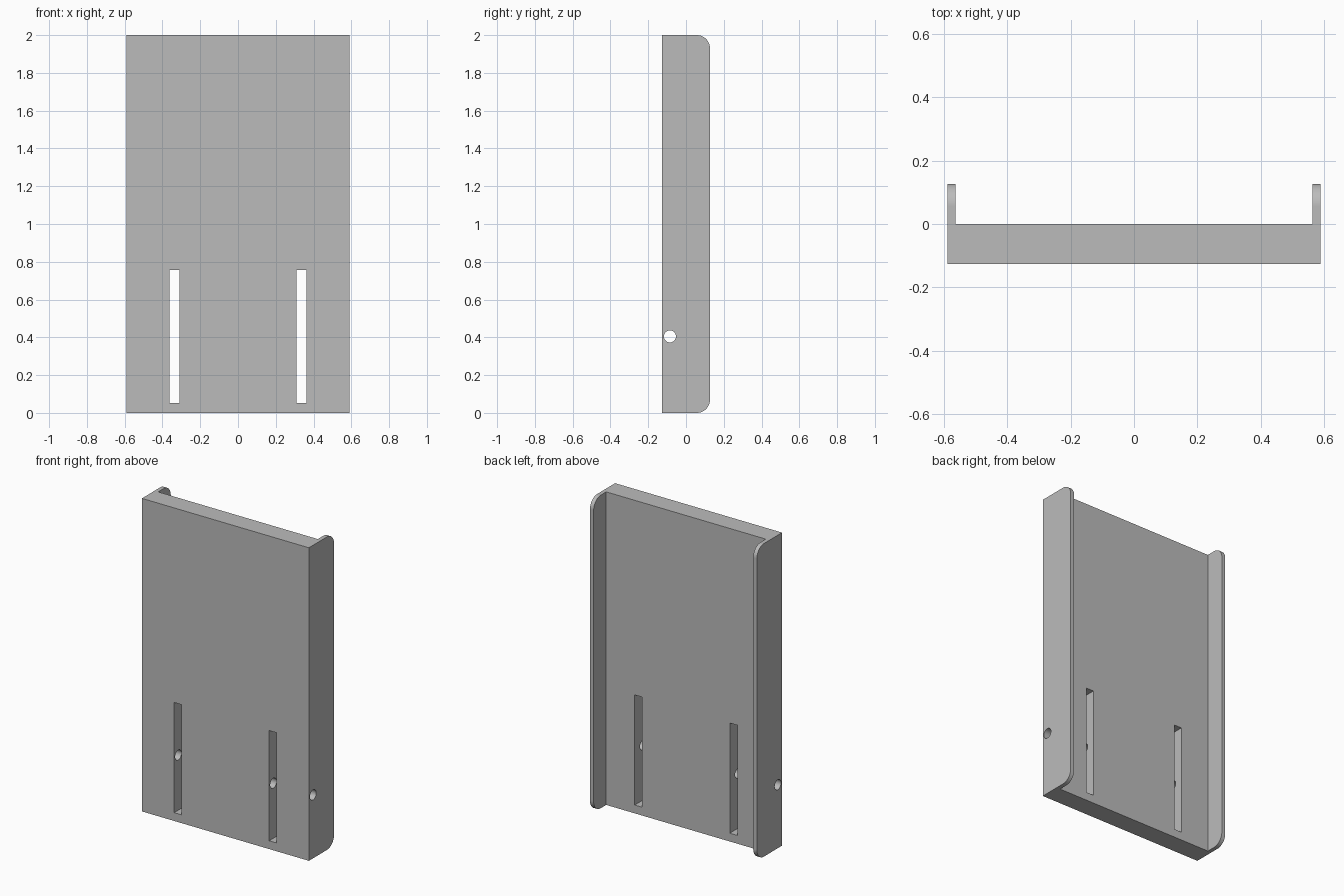
import bpy, bmesh
from math import radians
from mathutils import Matrix, Vector

HALF_W, HALF_D, HEIGHT = 0.59, 0.127, 2.0
WALL, CORNER = 0.026, 0.07

old = bpy.data.objects.get("Cube")
if old:
    bpy.data.objects.remove(old, do_unlink=True)

grey = bpy.data.materials.new("plain_grey")
grey.use_nodes = True
grey.diffuse_color = (0.5, 0.5, 0.5, 1)
grey.node_tree.nodes["Principled BSDF"].inputs["Base Color"].default_value = grey.diffuse_color


def make_object(name, bm):
    bmesh.ops.recalc_face_normals(bm, faces=bm.faces)
    mesh = bpy.data.meshes.new(name)
    bm.to_mesh(mesh)
    bm.free()
    mesh.materials.append(grey)
    obj = bpy.data.objects.new(name, mesh)
    bpy.context.collection.objects.link(obj)
    return obj


def cut(target, cutter):
    mod = target.modifiers.new("cut", 'BOOLEAN')
    mod.operation, mod.solver, mod.object = 'DIFFERENCE', 'EXACT', cutter
    bpy.context.view_layer.objects.active = target
    bpy.ops.object.modifier_apply(modifier=mod.name)
    bpy.data.objects.remove(cutter, do_unlink=True)


# Thick panel with two side flanges, extruded upward from a U profile
inner = HALF_W - WALL
half = [(HALF_W, -HALF_D), (HALF_W, HALF_D), (inner, HALF_D), (inner, 0)]
profile = half + [(-x, y) for x, y in reversed(half)]
bm = bmesh.new()
base = bm.faces.new([bm.verts.new((x, y, 0)) for x, y in profile])
top = bmesh.ops.extrude_face_region(bm, geom=[base])["geom"]
bmesh.ops.translate(bm, vec=(0, 0, HEIGHT),
                    verts=[g for g in top if isinstance(g, bmesh.types.BMVert)])

# Rounded flange corners
tips = [e for e in bm.edges
        if all(v.co.y > HALF_D - 0.001 for v in e.verts)
        and e.calc_length() < 2 * WALL]
bmesh.ops.bevel(bm, geom=tips, offset=CORNER, segments=10, profile=0.5,
                affect='EDGES')
panel = make_object("flanged_panel", bm)

# Two tall slots through the panel
for side in (-1, 1):
    bm = bmesh.new()
    bmesh.ops.create_cube(bm, size=1)
    bmesh.ops.scale(bm, vec=(0.053, 0.6, 0.704), verts=bm.verts)
    bmesh.ops.translate(bm, vec=(side * 0.336, 0, 0.405), verts=bm.verts)
    cut(panel, make_object("slot_cutter", bm))

# Cross bore running from side to side
bm = bmesh.new()
bmesh.ops.create_cone(bm, cap_ends=True, segments=32, radius1=0.032,
                      radius2=0.032, depth=2,
                      matrix=Matrix.Translation(Vector((0, -0.085, 0.405)))
                      @ Matrix.Rotation(radians(90), 4, 'Y'))
cut(panel, make_object("bore_cutter", bm))

# Smooth the curved surfaces while keeping flat faces crisp
bpy.ops.object.select_all(action='DESELECT')
panel.select_set(True)
bpy.context.view_layer.objects.active = panel
bpy.ops.object.shade_smooth_by_angle(angle=radians(30))
weighted = panel.modifiers.new("flat_faces", 'WEIGHTED_NORMAL')
weighted.keep_sharp = True
